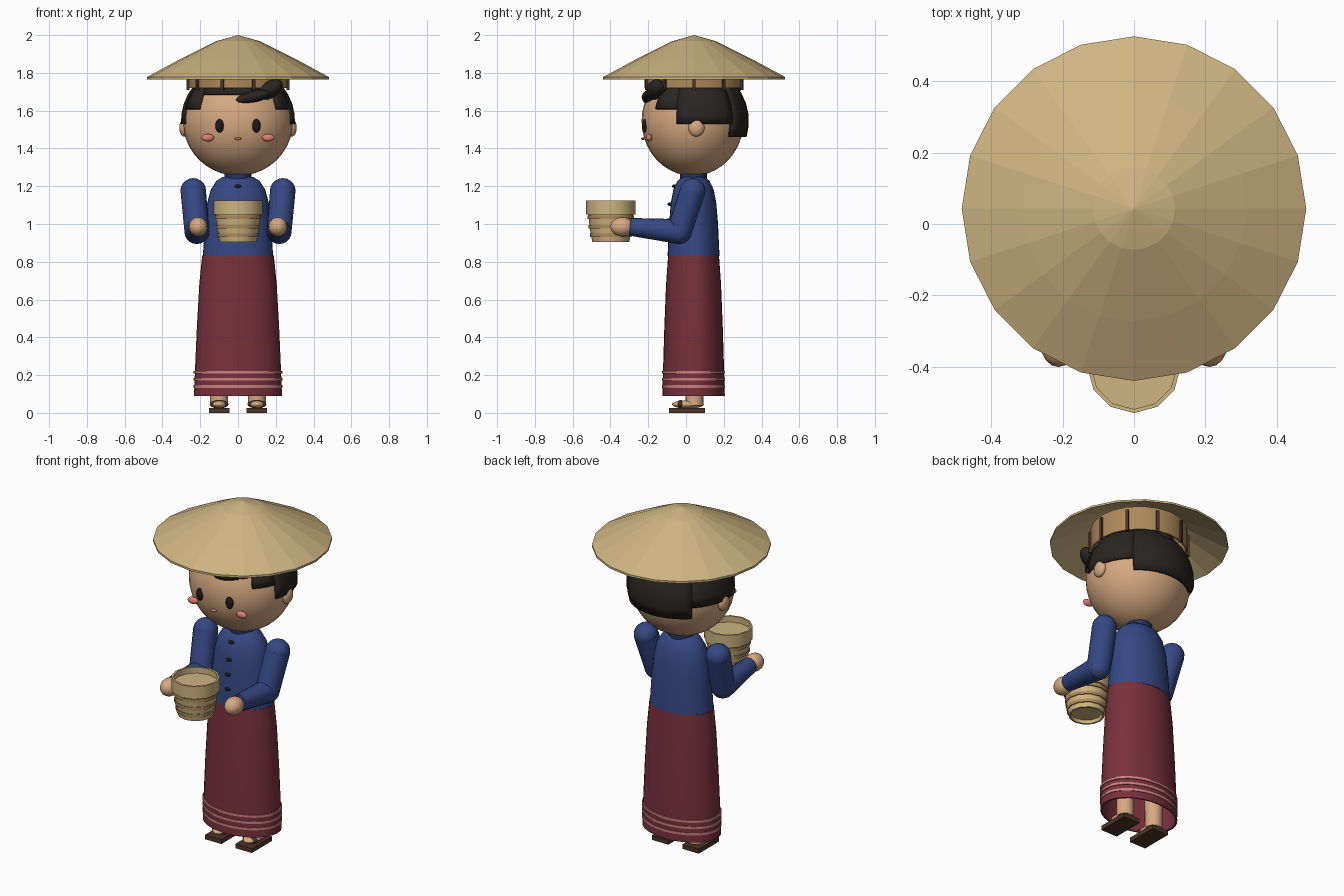
import bpy, bmesh
from math import sin, cos, pi, sqrt, radians, degrees, atan2
from mathutils import Vector, Matrix

if "Cube" in bpy.data.objects:
    bpy.data.objects.remove(bpy.data.objects["Cube"])

def mat(name, r, g, b):
    m = bpy.data.materials.new(name)
    m.diffuse_color = (r, g, b, 1)
    m.use_nodes = True
    m.node_tree.nodes["Principled BSDF"].inputs["Base Color"].default_value = m.diffuse_color
    return m

STRAW = mat("straw", .62, .46, .22)
CANE = mat("cane", .42, .25, .10)
BROWN = mat("dark_wood", .07, .035, .02)
SKIN = mat("skin", .68, .40, .22)
HAIR = mat("hair", .022, .018, .016)
BLUE = mat("blue_cloth", .035, .065, .23)
NAVY = mat("navy_trim", .02, .035, .12)
RED = mat("red_cloth", .19, .03, .045)
PINK = mat("pink_stripe", .60, .22, .22)
BLUSH = mat("blush", .75, .22, .17)
BLACK = mat("black", .012, .01, .01)

def finish(name, bm, material, smooth=40, fix=True):
    if fix:
        bmesh.ops.recalc_face_normals(bm, faces=bm.faces)
    me = bpy.data.meshes.new(name)
    bm.to_mesh(me)
    bm.free()
    ob = bpy.data.objects.new(name, me)
    bpy.context.collection.objects.link(ob)
    me.materials.append(material)
    if smooth:
        bpy.ops.object.select_all(action='DESELECT')
        ob.select_set(True)
        bpy.context.view_layer.objects.active = ob
        bpy.ops.object.shade_smooth_by_angle(angle=radians(smooth))
    return ob

def lathe(name, profile, n, material, centre=(0, 0), depth=1.0, smooth=40, loop=False):
    """Revolve (radius, z) points; depth squashes y; loop joins last point to first."""
    bm = bmesh.new()
    rings = []
    for r, z in profile:
        count = 1 if r == 0 else n
        rings.append([bm.verts.new((centre[0] + r * cos(2 * pi * i / n),
                                    centre[1] + r * depth * sin(2 * pi * i / n), z)) for i in range(count)])
    pairs = list(zip(rings, rings[1:])) + ([(rings[-1], rings[0])] if loop else [])
    for a, b in pairs:
        for i in range(n):
            j = (i + 1) % n
            quad = [a[i % len(a)], a[j % len(a)], b[j % len(b)], b[i % len(b)]]
            bm.faces.new(list(dict.fromkeys(quad)))
    return finish(name, bm, material, smooth)

def ball(name, pos, size, material, tilt=0, u=16, v=10):
    bm = bmesh.new()
    bmesh.ops.create_uvsphere(bm, u_segments=u, v_segments=v, radius=1)
    m = Matrix.Translation(pos) @ Matrix.Rotation(radians(tilt), 4, 'Y') @ Matrix.Diagonal((*size, 1))
    bm.transform(m)
    return finish(name, bm, material, 60)

def box(name, pos, size, material, turn=0):
    bm = bmesh.new()
    bmesh.ops.create_cube(bm, size=1)
    bm.transform(Matrix.Translation(pos) @ Matrix.Rotation(turn, 4, 'Z') @ Matrix.Diagonal((*size, 1)))
    return finish(name, bm, material, 0)

def limb(name, a, b, ra, rb, material):
    a, b = Vector(a), Vector(b)
    bm = bmesh.new()
    bmesh.ops.create_cone(bm, cap_ends=True, segments=16, radius1=ra, radius2=rb, depth=(b - a).length)
    turn = Vector((0, 0, 1)).rotation_difference(b - a).to_matrix().to_4x4()
    bm.transform(Matrix.Translation((a + b) / 2) @ turn)
    return finish(name, bm, material)

# Conical straw hat with its inner band and ribs
HY = .043
lathe("hat", [(0, 2.0), (.115, 1.968), (.315, 1.868), (.482, 1.778), (.482, 1.766),
              (.31, 1.852), (.11, 1.955), (0, 1.985)], 20, STRAW, (0, HY), smooth=0)
lathe("hat_band", [(.262, 1.72), (.262, 1.86), (.252, 1.86), (.252, 1.72)], 20, CANE, (0, HY), loop=True)
for i in range(10):
    t = 2 * pi * i / 10
    box("hat_rib", (.265 * cos(t), HY + .265 * sin(t), 1.775), (.014, .016, .13), BROWN, t)

# Head and face
ball("head", (0, .035, 1.545), (.292, .27, .29), SKIN, u=32, v=20)
ball("mouth", (0, -.228, 1.452), (.018, .01, .007), BLUSH)
for s in (-1, 1):
    ball("eye", (s * .097, -.218, 1.52), (.023, .016, .036), BLACK)
    ball("cheek", (s * .16, -.195, 1.457), (.033, .016, .02), BLUSH)
    ball("ear", (s * .285, .055, 1.51), (.026, .043, .047), SKIN)

# Hair cap: ellipsoid cut to a stepped hairline
def hairline(angle):
    for limit, z in ((45, 1.69), (72, 1.61), (135, 1.53)):
        if angle < limit:
            return z
    return 1.46

bm = bmesh.new()
N, ROWS = 40, 9
for i in range(N):
    t0, t1 = 2 * pi * i / N, 2 * pi * (i + 1) / N
    mid = degrees((t0 + t1) / 2)
    low = (hairline(min(mid, 360 - mid)) - 1.545) / .295
    end = pi / 2 - atan2(low, sqrt(1 - low * low))
    def point(t, k):
        p = end * k / ROWS
        return bm.verts.new((.302 * sin(p) * sin(t), .04 - .293 * sin(p) * cos(t), 1.545 + .295 * cos(p)))
    for k in range(ROWS):
        f = [point(t0, k), point(t0, k + 1), point(t1, k + 1)]
        bm.faces.new(f + ([point(t1, k)] if k else []))
bmesh.ops.remove_doubles(bm, verts=bm.verts, dist=.0005)
hair = finish("hair", bm, HAIR)
shell = hair.modifiers.new("thickness", 'SOLIDIFY')
shell.thickness = .02
ball("fringe", (.075, -.185, 1.672), (.11, .05, .032), HAIR, tilt=-14)
ball("fringe_curl", (.165, -.155, 1.71), (.08, .055, .045), HAIR, tilt=-30)
ball("bun", (0, .245, 1.745), (.06, .06, .06), HAIR)

# Jacket, collar and toggles
BY = .04
lathe("jacket", [(0, 1.25), (.08, 1.25), (.115, 1.228), (.145, 1.18), (.163, 1.11), (.175, 1.0),
                 (.186, .83), (0, .83)], 32, BLUE, (0, BY), depth=.74)
lathe("collar", [(.072, 1.22), (.072, 1.268), (0, 1.268)], 24, NAVY, (0, BY))
for z, y in ((1.2, -.062), (1.105, -.086), (1.02, -.094), (.935, -.098)):
    ball("toggle", (0, y, z), (.018, .012, .009), BLACK, u=10, v=6)

# Wrapped skirt, open underneath, with three hem stripes
lathe("skirt", [(0, .832), (.19, .832), (.205, .68), (.218, .45), (.228, .22), (.233, .09),
                (.222, .09), (.215, .3), (.18, .8), (0, .8)], 32, RED, (0, BY), depth=.71)
for z in (.14, .178, .215):
    lathe("hem_stripe", [(.225, z - .007), (.2345, z - .007), (.2345, z + .007), (.225, z + .007)],
          32, PINK, (0, BY), depth=.715, loop=True)

# Arms, hands, legs and sandals
for s in (-1, 1):
    shoulder, elbow, wrist = (s * .237, .035, 1.175), (s * .218, -.035, .96), (s * .212, -.295, .985)
    ball("shoulder", shoulder, (.068,) * 3, BLUE)
    limb("upper_arm", shoulder, elbow, .068, .066, BLUE)
    ball("elbow", elbow, (.066,) * 3, BLUE)
    limb("forearm", elbow, wrist, .066, .047, BLUE)
    ball("hand", (s * .211, -.338, .985), (.05, .062, .051), SKIN)
    limb("leg", (s * .1, .045, .04), (s * .1, .045, .5), .047, .055, SKIN)
    ball("foot", (s * .1, .01, .045), (.045, .085, .022), SKIN)
    box("sandal_sole", (s * .1, .005, .013), (.108, .19, .026), BROWN)
    ball("sandal_strap", (s * .1, -.03, .046), (.05, .018, .022), BROWN)

# Lidded basket with binding rings
KY = -.398
lathe("basket", [(0, .925), (.085, .925), (.088, .905), (.098, .905), (.112, .98), (.12, 1.06), (0, 1.06)],
      12, STRAW, (0, KY))
lathe("basket_rim", [(0, 1.05), (.131, 1.05), (.131, 1.125), (.12, 1.125), (.12, 1.09), (0, 1.09)],
      12, STRAW, (0, KY))
for z, r in ((.94, .109), (.985, .117), (1.035, .123)):
    lathe("basket_ring", [(r - .015, z - .009), (r, z - .009), (r, z + .009), (r - .015, z + .009)],
          12, CANE, (0, KY), loop=True)
